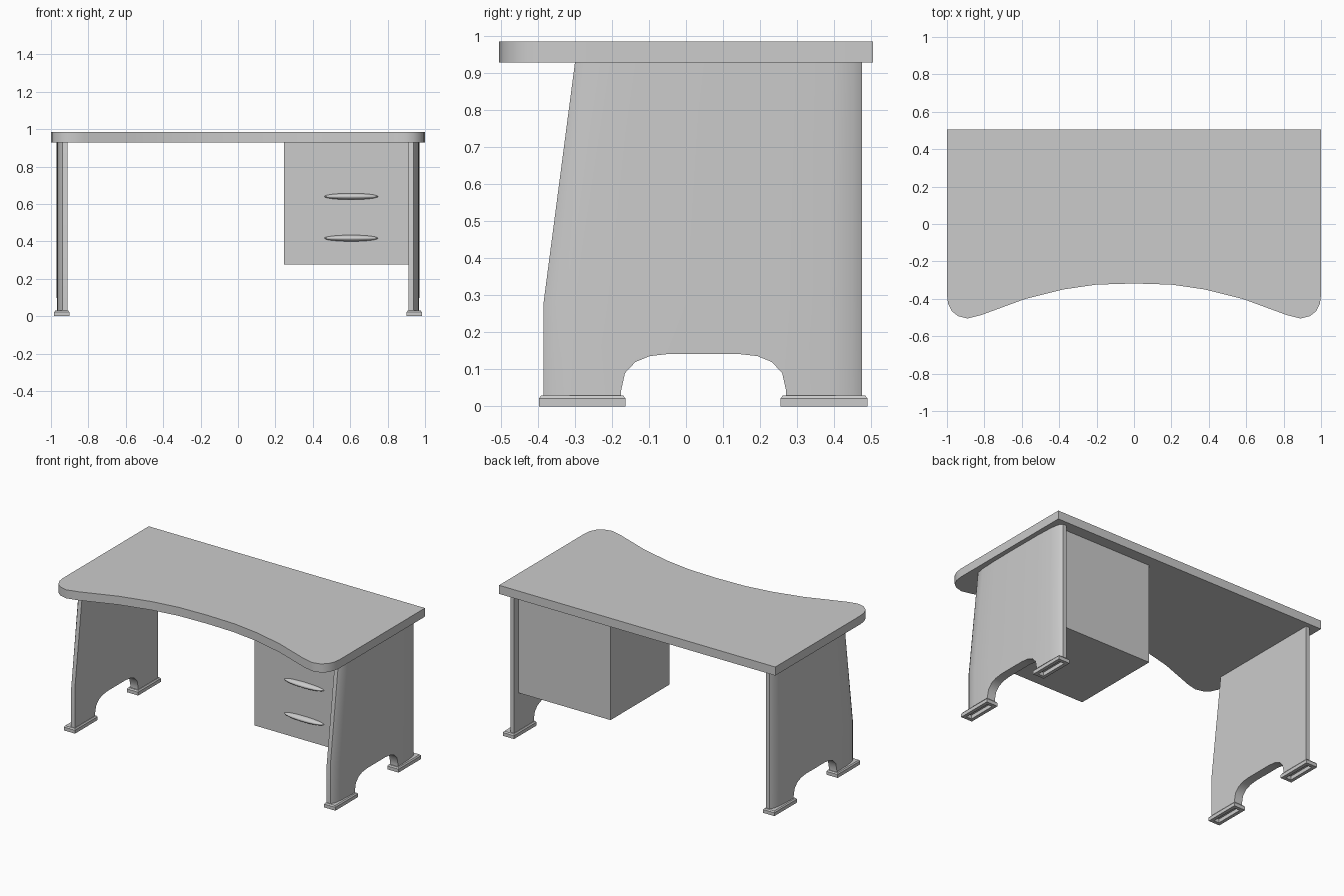
import bpy, bmesh
from math import radians

if "Cube" in bpy.data.objects:
    bpy.data.objects.remove(bpy.data.objects["Cube"])


def loft(name, rings, angle=35):
    """Skin equal-length point rings and cap both ends."""
    bm = bmesh.new()
    vs = [[bm.verts.new(p) for p in r] for r in rings]
    n = len(vs[0])
    for a, b in zip(vs, vs[1:]):
        for i in range(n):
            j = (i + 1) % n
            bm.faces.new((a[i], a[j], b[j], b[i]))
    bm.faces.new(vs[0])
    bm.faces.new(vs[-1])
    bmesh.ops.recalc_face_normals(bm, faces=bm.faces)
    me = bpy.data.meshes.new(name)
    bm.to_mesh(me)
    bm.free()
    ob = bpy.data.objects.new(name, me)
    bpy.context.collection.objects.link(ob)
    smooth(ob, angle)
    return ob


def smooth(ob, angle):
    bpy.ops.object.select_all(action='DESELECT')
    bpy.context.view_layer.objects.active = ob
    ob.select_set(True)
    bpy.ops.object.shade_smooth_by_angle(angle=radians(angle))


def rect(x0, x1, y0, y1, z, d=0.0):
    return [(x0 + d, y0 + d, z), (x1 - d, y0 + d, z),
            (x1 - d, y1 - d, z), (x0 + d, y1 - d, z)]


# Tabletop with concave front edge and rounded front corners
half = [(0.2, -0.324), (0.38, -0.35), (0.58, -0.4), (0.82, -0.488), (0.89, -0.505),
        (0.94, -0.493), (0.975, -0.465), (0.994, -0.425), (1, -0.38), (1, 0.505)]
outline = [(0, -0.318)] + half + [(-x, y) for x, y in reversed(half)]
loft("tabletop", [[(x, y, z) for x, y in outline] for z in (0.93, 0.986)])

# Bowed leg cross-section: flat inside, curved outside (x, fraction of depth)
section = [(0.912, 0), (0.938, 0), (0.955, 0.03), (0.964, 0.1), (0.969, 0.25), (0.97, 0.5),
           (0.969, 0.75), (0.964, 0.9), (0.955, 0.97), (0.938, 1), (0.912, 1)]
arch = [(-0.175, -0.1), (-0.175, 0.045), (-0.165, 0.09), (-0.137, 0.12), (-0.098, 0.136),
        (-0.045, 0.142), (0.14, 0.142), (0.193, 0.136), (0.232, 0.12), (0.26, 0.09),
        (0.27, 0.045), (0.27, -0.1)]

for side, s in (("right", 1), ("left", -1)):
    # Side panel leg, front edge leaning back above z = 0.28
    leg = loft(side + "_leg", [[(s * x, f + t * (0.475 - f), z) for x, t in section]
                               for z, f in ((0.028, -0.385), (0.28, -0.385), (0.93, -0.3))])
    # Arched cut-out at the bottom of the leg
    cutter = loft("arch_cutter", [[(s * x, y, z) for y, z in arch] for x in (0.8, 1.1)])
    cutter.hide_render = True
    mod = leg.modifiers.new("arch", 'BOOLEAN')
    mod.operation = 'DIFFERENCE'
    mod.solver = 'EXACT'
    mod.object = cutter
    bpy.context.view_layer.objects.active = leg
    bpy.ops.object.modifier_apply(modifier=mod.name)
    bpy.data.objects.remove(cutter)
    smooth(leg, 35)
    # Feet, hollow underneath, chamfered on top
    for end, y0, y1 in (("front", -0.397, -0.164), ("back", 0.256, 0.49)):
        b = (0.902, 0.983, y0, y1)
        rings = [rect(*b, z, d) for z, d in
                 ((0.024, 0.022), (0, 0.022), (0, 0), (0.022, 0), (0.03, 0.006))]
        loft(side + "_" + end + "_foot",
             [[(s * x, y, z) for x, y, z in r] for r in rings], 20)

# Drawer cabinet under the right side
loft("drawer_cabinet", [rect(0.245, 0.913, -0.178, 0.43, z) for z in (0.277, 0.93)])

# Drawer handles
for name, z in (("upper_handle", 0.64), ("lower_handle", 0.417)):
    bpy.ops.mesh.primitive_uv_sphere_add(segments=24, ring_count=12, location=(0.605, -0.178, z))
    h = bpy.context.object
    h.name = name
    h.scale = (0.144, 0.03, 0.017)
    smooth(h, 60)
